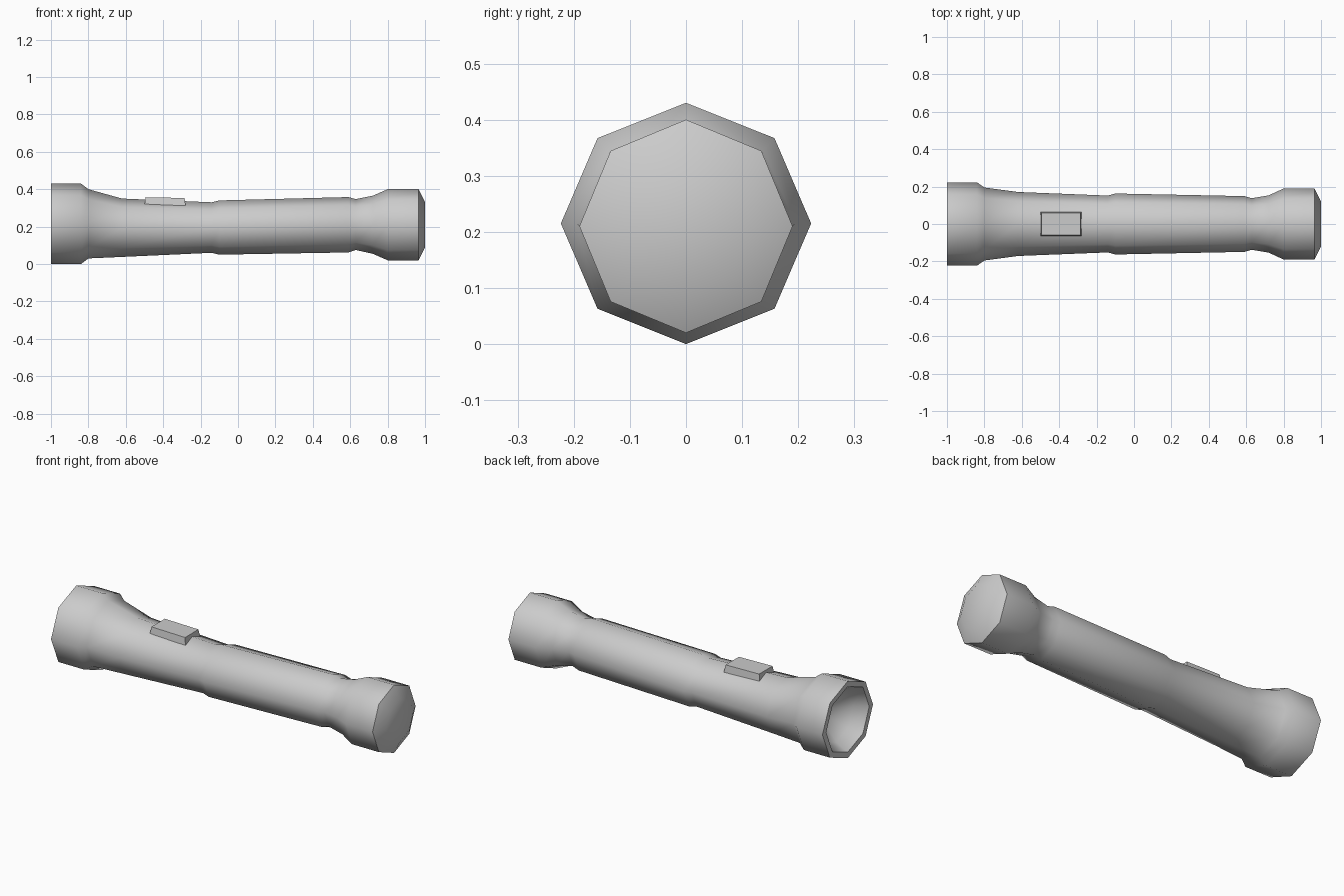
import bpy, bmesh
from math import sin, cos, pi, radians

if "Cube" in bpy.data.objects:
    bpy.data.objects.remove(bpy.data.objects["Cube"])

SIDES = 8


def finish(name, bm, angle):
    bmesh.ops.recalc_face_normals(bm, faces=bm.faces)
    mesh = bpy.data.meshes.new(name)
    bm.to_mesh(mesh)
    bm.free()
    ob = bpy.data.objects.new(name, mesh)
    bpy.context.collection.objects.link(ob)
    bpy.ops.object.select_all(action='DESELECT')
    ob.select_set(True)
    bpy.context.view_layer.objects.active = ob
    bpy.ops.object.shade_smooth_by_angle(angle=radians(angle))
    return ob


def lofted(name, stations):
    """Octagonal tube along x; station = (x, z low, z high, y radius)."""
    bm = bmesh.new()
    rings = []
    for x, lo, hi, ry in stations:
        mid, rz = (lo + hi) / 2, (hi - lo) / 2
        rings.append([bm.verts.new((x, ry * sin(2 * pi * i / SIDES),
                                    mid + rz * cos(2 * pi * i / SIDES)))
                      for i in range(SIDES)])
    for a, b in zip(rings, rings[1:]):
        for i in range(SIDES):
            j = (i + 1) % SIDES
            bm.faces.new((a[i], a[j], b[j], b[i]))
    bm.faces.new(rings[0])
    bm.faces.new(rings[-1])
    return finish(name, bm, 50)


# Torch body: reflector bowl, lens rim, head, grip, tail cap
lofted("torch_body", [
    (-0.86, 0.15, 0.28, 0.065),
    (-0.93, 0.07, 0.36, 0.15),
    (-1.00, 0.033, 0.40, 0.19),
    (-1.00, 0.00, 0.43, 0.223),
    (-0.84, 0.00, 0.43, 0.223),
    (-0.80, 0.03, 0.40, 0.195),
    (-0.62, 0.038, 0.35, 0.171),
    (-0.14, 0.06, 0.33, 0.152),
    (-0.10, 0.05, 0.34, 0.163),
    (0.59, 0.062, 0.358, 0.149),
    (0.63, 0.075, 0.347, 0.138),
    (0.72, 0.055, 0.365, 0.153),
    (0.80, 0.02, 0.40, 0.19),
    (0.965, 0.02, 0.40, 0.19),
    (1.00, 0.09, 0.33, 0.12),
])

# Slide switch: thin plate with a bevelled top, following the grip's slope
bm = bmesh.new()
bmesh.ops.create_cube(bm, size=1)
for v in bm.verts:
    top = v.co.z > 0
    inset = 0.006 if top else 0
    v.co.x *= 0.22 - 2 * inset
    v.co.y *= 0.13 - 2 * inset
    v.co.z = (0.355 if top else 0.315) - v.co.x * 0.02
    v.co.x -= 0.39
finish("switch", bm, 30)
